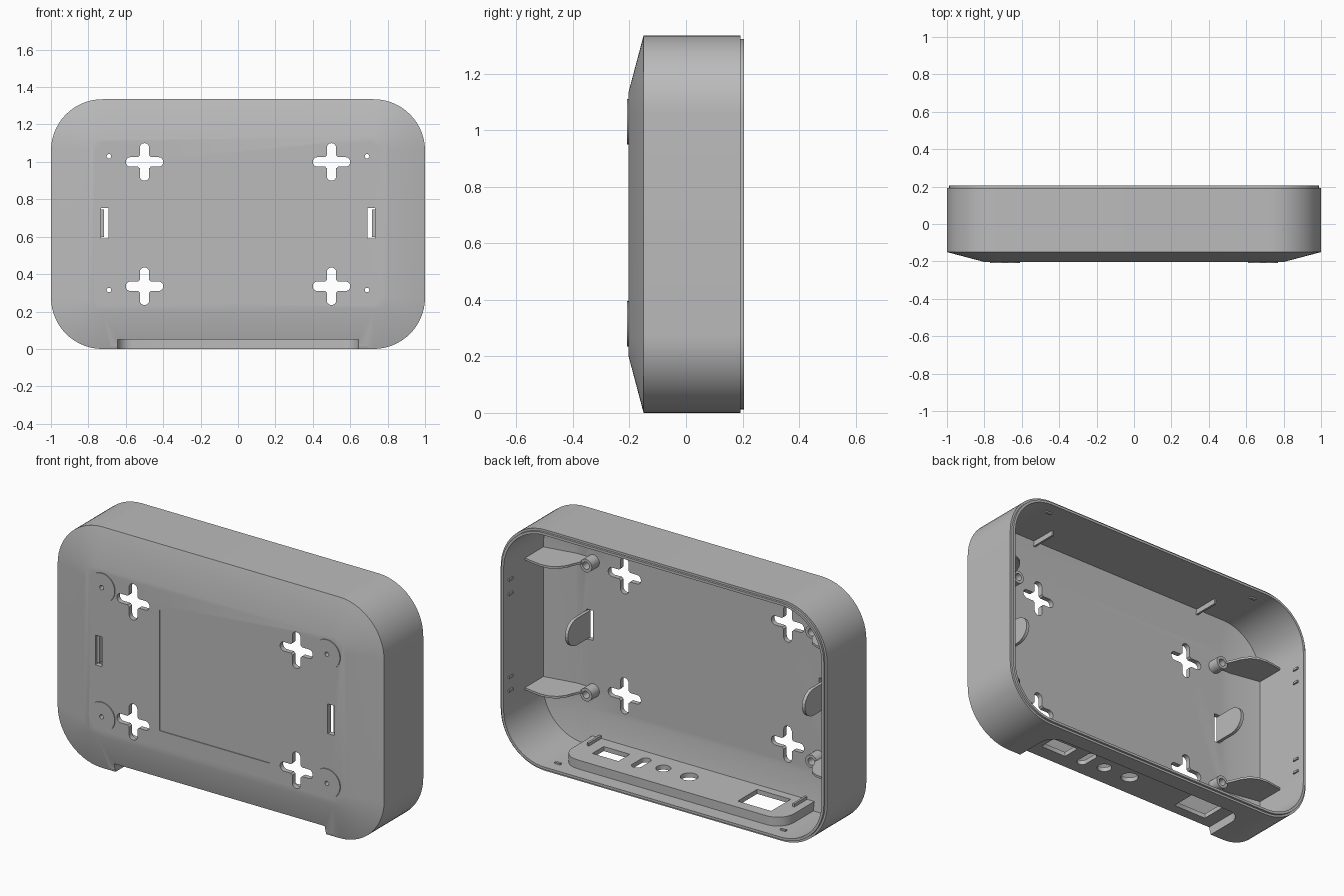
import bpy, bmesh, math
from mathutils import Vector

if "Cube" in bpy.data.objects:
    bpy.data.objects.remove(bpy.data.objects["Cube"])

grey = bpy.data.materials.new("plain grey plastic")
grey.use_nodes = True
grey.diffuse_color = (0.5, 0.5, 0.5, 1)
grey.node_tree.nodes["Principled BSDF"].inputs["Base Color"].default_value = (0.5, 0.5, 0.5, 1)

HEIGHT = 1.335
MID = HEIGHT / 2


def rounded(cx, cy, w, h, r, seg=8):
    """Rounded rectangle outline, counter-clockwise."""
    pts = []
    for k, (sx, sy) in enumerate([(1, 1), (-1, 1), (-1, -1), (1, -1)]):
        for i in range(seg + 1):
            a = math.pi / 2 * (k + i / seg)
            pts.append((cx + sx * (w / 2 - r) + r * math.cos(a),
                        cy + sy * (h / 2 - r) + r * math.sin(a)))
    return pts


def circle(cx, cy, r):
    return rounded(cx, cy, 2 * r, 2 * r, r)


def place(axis, p, t):
    return {"x": (t, p[0], p[1]), "y": (p[0], t, p[1]), "z": (p[0], p[1], t)}[axis]


def finish(name, bm):
    bmesh.ops.remove_doubles(bm, verts=bm.verts, dist=0.0001)
    bmesh.ops.recalc_face_normals(bm, faces=bm.faces)
    mesh = bpy.data.meshes.new(name)
    bm.to_mesh(mesh)
    bm.free()
    mesh.materials.append(grey)
    ob = bpy.data.objects.new(name, mesh)
    bpy.context.scene.collection.objects.link(ob)
    return ob


def loft(name, rings):
    """Closed solid through rings of equal point count."""
    bm = bmesh.new()
    loops = [[bm.verts.new(p) for p in ring] for ring in rings]
    for a, b in zip(loops, loops[1:]):
        for i in range(len(a)):
            j = (i + 1) % len(a)
            bm.faces.new((a[i], a[j], b[j], b[i]))
    bm.faces.new(loops[0])
    bm.faces.new(loops[-1])
    return finish(name, bm)


def prism(name, outline, axis, lo, hi):
    return loft(name, [[place(axis, p, t) for p in outline] for t in (lo, hi)])


def box(name, x, y, z):
    outline = [(x[0], y[0]), (x[1], y[0]), (x[1], y[1]), (x[0], y[1])]
    return prism(name, outline, "z", *z)


def activate(ob):
    bpy.ops.object.select_all(action="DESELECT")
    ob.select_set(True)
    bpy.context.view_layer.objects.active = ob


def combine(target, tool, operation):
    tool.hide_render = True
    mod = target.modifiers.new("combine", "BOOLEAN")
    mod.operation, mod.solver, mod.object = operation, "EXACT", tool
    activate(target)
    bpy.ops.object.modifier_apply(modifier=mod.name)
    bpy.data.objects.remove(tool)


def cut(target, outline, axis, lo, hi):
    combine(target, prism("cutter", outline, axis, lo, hi), "DIFFERENCE")


# Hollow shell: sloped front, straight sides, stepped rim, open back
def ring(y, inset):
    return [place("y", p, y) for p in
            rounded(0, MID, 2 - 2 * inset, HEIGHT - 2 * inset, 0.275 - inset, 14)]


shell = loft("housing_shell", [
    ring(-0.203, 0.2), ring(-0.15, 0), ring(0.193, 0), ring(0.193, 0.012),
    ring(0.205, 0.012), ring(0.205, 0.026), ring(-0.143, 0.026), ring(-0.176, 0.205)])

# Raised connector panel on the floor, with a notch below open to the front
panel = [(-0.68, -0.155), (0.68, -0.155)]
panel += [p for p in rounded(0, 0, 1.36, 0.25, 0.1) if p[1] > 0]
combine(shell, prism("panel", panel, "z", 0.015, 0.075), "UNION")
notch = [(-0.645, -0.4), (0.645, -0.4)]
notch += [p for p in rounded(0, 0, 1.29, 0.2, 0.08) if p[1] > 0]
cut(shell, notch, "z", -0.1, 0.05)

# Connector openings
for opening in (rounded(0.48, -0.03, 0.16, 0.1, 0.004, 2),
                rounded(0.295, -0.03, 0.055, 0.13, 0.027),
                circle(0.167, -0.04, 0.038),
                circle(0.003, -0.033, 0.045),
                rounded(-0.465, -0.02, 0.205, 0.17, 0.004, 2)):
    cut(shell, opening, "z", 0.03, 0.1)

# Shallow label recess on the front
cut(shell, rounded(0, 0.665, 0.68, 0.67, 0.004, 2), "y", -0.3, -0.199)

for s in (-1, 1):
    for z_cross, z_screw in ((1.0, 1.03), (0.335, 0.315)):
        # Cross-shaped mounting holes
        for w, h in ((0.2, 0.05), (0.05, 0.2), (0.084, 0.084)):
            cut(shell, rounded(s * 0.5, z_cross, w, h, min(w, h) / 2 - 0.001),
                "y", -0.3, -0.1)
        # Front pad, inner boss and screw hole
        combine(shell, prism("pad", circle(s * 0.69, z_screw, 0.08), "y", -0.208, -0.19), "UNION")
        combine(shell, prism("boss", circle(s * 0.69, z_screw, 0.036), "y", -0.185, -0.11), "UNION")
        cut(shell, circle(s * 0.69, z_screw, 0.012), "y", -0.3, 0)
        cut(shell, circle(s * 0.69, z_screw, 0.02), "y", -0.16, 0)
    # Clip slot
    cut(shell, rounded(s * 0.712, 0.672, 0.04, 0.165, 0.002, 2), "y", -0.3, -0.1)

activate(shell)
bpy.ops.object.shade_smooth_by_angle(angle=math.radians(30))

# Inner details, mirrored left and right
for s, side in ((1, "left"), (-1, "right")):
    for z, level in ((1.04, "upper"), (0.322, "lower")):
        # Curved shelf between boss and side wall
        profile = [(0.985, -0.14), (0.985, 0.015), (0.93, 0.027), (0.87, 0.035),
                   (0.82, 0.03), (0.78, 0.01), (0.75, -0.03), (0.735, -0.07),
                   (0.715, -0.11), (0.715, -0.185), (0.82, -0.185)]
        prism(f"{level}_{side}_shelf", [(s * x, y) for x, y in profile],
              "z", z - 0.006, z + 0.006)
    # Clip tab with rounded tip
    tab = [(-0.19, 0.598), (-0.19, 0.746)]
    tab += [(-0.07 + 0.08 * math.sin(a), 0.672 + 0.074 * math.cos(a))
            for a in [math.pi * i / 12 for i in range(13)]]
    prism(f"{side}_clip_tab", tab, "x", s * 0.717, s * 0.735)
    # Snap bumps around the rim
    for i, z in enumerate((0.98, 0.9, 0.44, 0.365)):
        box(f"{side}_snap_{i + 1}", sorted((s * 0.966, s * 0.985)),
            (0.13, 0.165), (z - 0.006, z + 0.006))
    x = s * 0.69
    for name, z in (("floor", (0.015, 0.034)), ("ceiling", (1.301, 1.32))):
        box(f"{side}_{name}_snap", (x - 0.017, x + 0.017), (0.127, 0.14), z)
    # Stiffening ribs
    x = s * 0.55
    box(f"{side}_ceiling_rib", (x - 0.006, x + 0.006), (-0.15, 0), (1.28, 1.32))
    x = s * 0.63
    box(f"{side}_panel_rib", (x - 0.006, x + 0.006), (-0.15, -0.04), (0.07, 0.092))
